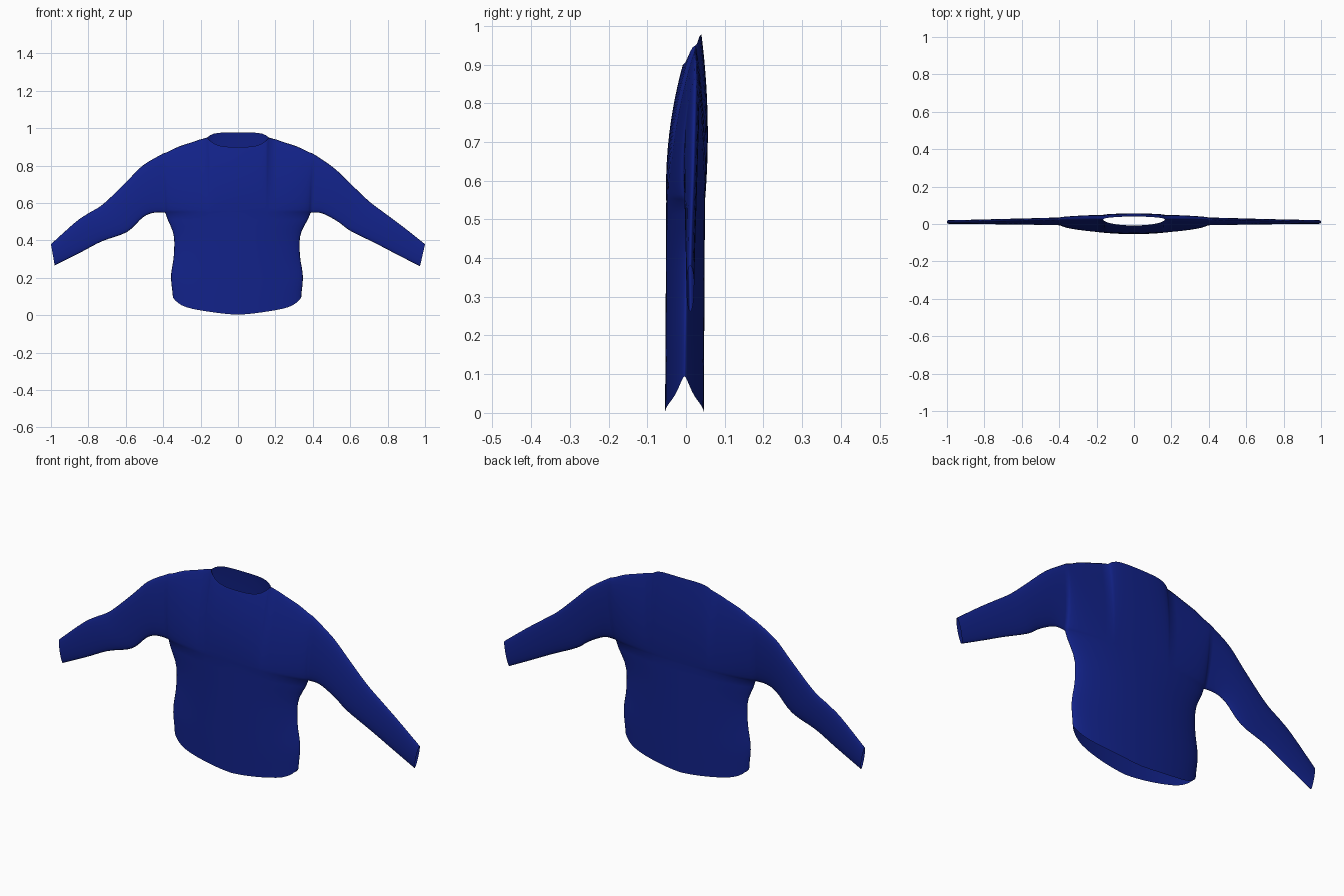
import bpy, bmesh, math

if "Cube" in bpy.data.objects:
    bpy.data.objects.remove(bpy.data.objects["Cube"])

NECK = 0.165          # half width of the neck opening
ARM_X, ARM_Z = 0.388, 0.548   # armpit
UP, LOW, SLEEVE = 14, 14, 24  # grid resolution


def spline(pts, t):
    """Catmull-Rom through evenly spaced points, t in 0..1."""
    n = len(pts) - 1
    i = min(int(t * n), n - 1)
    f = t * n - i
    p = [pts[max(0, min(n, i + k))] for k in (-1, 0, 1, 2)]
    return tuple(0.5 * (2 * b + (c - a) * f + (2 * a - 5 * b + 4 * c - d) * f * f
                        + (3 * b - a - 3 * c + d) * f ** 3) for a, b, c, d in zip(*p))


def lerp(a, b, t):
    return a + (b - a) * t


def round_profile(v):
    return math.sqrt(max(0, 1 - (2 * v - 1) ** 2))


# Outlines read from the front: torso side x, sleeve top (x, z), sleeve bottom (x, z)
LEFT = dict(
    side=[(.348,), (.358,), (.343,), (.345,), (ARM_X,)],
    top=[(.40, .865), (.51, .80), (.60, .71), (.72, .595), (.80, .545), (.87, .497), (1.0, .38)],
    bottom=[(ARM_X, ARM_Z), (.45, .548), (.508, .524), (.594, .445), (.727, .396), (.84, .337), (.98, .267)])
RIGHT = dict(
    side=[(.338,), (.347,), (.331,), (.335,), (ARM_X,)],
    top=[(.40, .865), (.51, .79), (.60, .705), (.70, .61), (.786, .545), (.88, .475), (1.0, .38)],
    bottom=[(ARM_X, ARM_Z), (.45, .545), (.535, .50), (.60, .452), (.735, .385), (.85, .325), (.973, .262)])
SHOULDER = [(.95,), (.926,), (.90,), (.865,)]

# Columns across the torso, with one exactly on the neck corner
U_NECK = NECK / 0.40
COLS = [U_NECK * math.sin(i / 7 * math.pi / 2) for i in range(8)]
COLS += [U_NECK + (1 - U_NECK) * math.sin(i / 9 * math.pi / 2) for i in range(1, 10)]
ROWS = [0.5 - 0.5 * math.cos(math.pi * i / UP) for i in range(UP + 1)]


def body_round(u):
    return max(0, 1 - u * u) ** 0.65


def lower_point(shape, face, u, w):
    """Torso between hem and armpit."""
    hem = 0.003 + 0.05 * u ** 1.4 + 0.042 * u ** 10
    x = u * spline(shape["side"], w)[0]
    depth = lerp(0.050, 0.054 if face < 0 else 0.046, w) * body_round(u)
    return x, lerp(-0.004, 0.003, w) + face * depth, lerp(hem, ARM_Z, w)


def upper_point(shape, face, u, v):
    """Torso between armpit and shoulder or neckline."""
    x_top = u * 0.40
    k = x_top / NECK
    neck = 0
    if k < 1 - 1e-6:
        neck = math.sqrt(1 - k * k) * (0.033 if face < 0 else 0.015)
        top = 0.90 + 0.05 * k ** 4 if face < 0 else 0.977 - 0.027 * k ** 6
    else:
        top = spline(SHOULDER, min(1, (x_top - NECK) / (0.40 - NECK)))[0]
    body = (0.054 if face < 0 else 0.046) * body_round(u) * (1 - v * v)
    depth = body + neck * v + 0.018 * round_profile(v) * u * u
    return lerp(u * ARM_X, x_top, v), lerp(0.003, 0.025, v) + face * depth, lerp(ARM_Z, top, v)


def sleeve_point(shape, face, s, v):
    a, b = spline(shape["bottom"], s), spline(shape["top"], s)
    seam = lerp(lerp(0.003, 0.025, v), 0.011, s)
    depth = lerp(0.018, 0.010, s) * round_profile(v)
    return lerp(a[0], b[0], v), seam + face * depth, lerp(a[1], b[1], v)


def add_sheet(bm, fn, cols, rows, sign):
    grid = []
    for c in cols:
        line = []
        for r in rows:
            x, y, z = fn(c, r)
            line.append(bm.verts.new((sign * x, y, z)))
        grid.append(line)
    for a, b in zip(grid, grid[1:]):
        for j in range(len(rows) - 1):
            bm.faces.new((a[j], b[j], b[j + 1], a[j + 1]))


bm = bmesh.new()
for sign, shape in ((-1, LEFT), (1, RIGHT)):
    for face in (-1, 1):
        # lower torso, chest with shoulders, sleeve
        add_sheet(bm, lambda u, w: lower_point(shape, face, u, w), COLS,
                  [i / LOW for i in range(LOW + 1)], sign)
        add_sheet(bm, lambda u, v: upper_point(shape, face, u, v), COLS, ROWS, sign)
        add_sheet(bm, lambda s, v: sleeve_point(shape, face, s, v),
                  [i / SLEEVE for i in range(SLEEVE + 1)], ROWS, sign)

# Sew all the sheets together; hem, cuffs and neck stay open
bmesh.ops.remove_doubles(bm, verts=bm.verts, dist=0.0004)
bmesh.ops.recalc_face_normals(bm, faces=bm.faces)
mesh = bpy.data.meshes.new("sweater")
bm.to_mesh(mesh)
bm.free()
sweater = bpy.data.objects.new("sweater", mesh)
bpy.context.collection.objects.link(sweater)
mesh.shade_smooth()

navy = bpy.data.materials.new("navy_knit")
navy.diffuse_color = (0.006, 0.016, 0.25, 1)
navy.use_nodes = True
navy.node_tree.nodes["Principled BSDF"].inputs["Base Color"].default_value = navy.diffuse_color
mesh.materials.append(navy)
